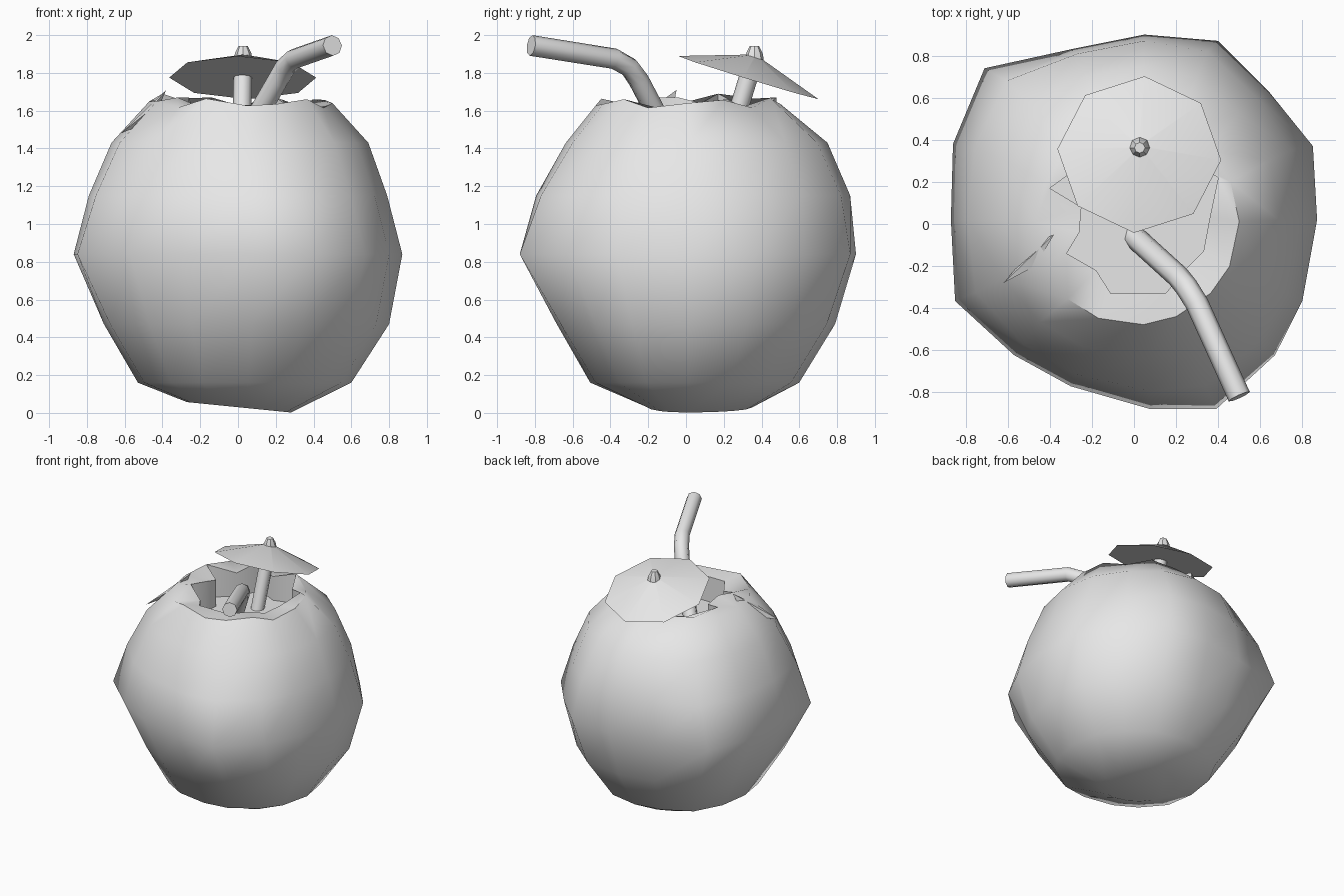
import bpy, bmesh, math
from mathutils import Vector, Matrix

cube = bpy.data.objects.get("Cube")
if cube:
    bpy.data.objects.remove(cube, do_unlink=True)

grey = bpy.data.materials.new("plain_grey")
grey.use_nodes = True
grey.diffuse_color = (0.8, 0.8, 0.8, 1)
grey.node_tree.nodes["Principled BSDF"].inputs["Base Color"].default_value = (0.8, 0.8, 0.8, 1)


def finish(name, bm, angle):
    """Turn a bmesh into a named object with smooth faces and sharp corners."""
    bmesh.ops.recalc_face_normals(bm, faces=bm.faces[:])
    mesh = bpy.data.meshes.new(name)
    bm.to_mesh(mesh)
    bm.free()
    mesh.materials.append(grey)
    mesh.shade_smooth()
    mesh.set_sharp_from_angle(angle=math.radians(angle))
    obj = bpy.data.objects.new(name, mesh)
    bpy.context.collection.objects.link(obj)
    return obj


def loft(bm, loops, cap_start=True, cap_end=True):
    """Skin a stack of equally long point loops."""
    rows = [[bm.verts.new(p) for p in loop] for loop in loops]
    for low, high in zip(rows, rows[1:]):
        for i in range(len(low)):
            j = (i + 1) % len(low)
            bm.faces.new((low[i], low[j], high[j], high[i]))
    if cap_start:
        bm.faces.new(rows[0][::-1])
    if cap_end:
        bm.faces.new(rows[-1])


def lathe(name, origin, axis, profile, sides, angle):
    """Round part along an axis; the profile holds (radius, distance) pairs."""
    turn = Matrix.Translation(origin) @ axis.to_track_quat('Z', 'Y').to_matrix().to_4x4()
    steps = [2 * math.pi * k / sides for k in range(sides)]
    bm = bmesh.new()
    loft(bm, [[turn @ Vector((r * math.cos(a), r * math.sin(a), d)) for a in steps]
              for r, d in profile])
    return finish(name, bm, angle)


# Coconut: the lumpy widest outline, fading into rounder rings above and below
outline = [(.87, .02), (.85, .37), (.64, .63), (.4, .87), (.05, .9), (-.3, .83),
           (-.71, .74), (-.86, .38), (-.87, .02), (-.85, -.37), (-.57, -.63),
           (-.3, -.78), (.08, -.89), (.39, -.89), (.67, -.63), (.8, -.37)]
# Height, left and right reach, front and back reach, share of the lumpy outline
rings = [(.03, .27, .28, .2, .35, 0), (.16, .53, .6, .51, .6, .3),
         (.47, .71, .8, .69, .79, .6), (.84, .87, .87, .89, .9, 1),
         (1.15, .79, .79, .8, .87, .6), (1.43, .67, .69, .64, .75, .3),
         (1.64, .47, .5, .48, .5, 0)]
# Jagged rim of the opening
rim = [(.36, .03, 1.62), (.4, .22, 1.66), (.27, .3, 1.62), (.2, .45, 1.67),
       (.03, .4, 1.62), (-.14, .48, 1.67), (-.22, .3, 1.62), (-.4, .17, 1.69),
       (-.25, .08, 1.64), (-.26, -.04, 1.67), (-.32, -.14, 1.67), (-.18, -.22, 1.61),
       (-.11, -.33, 1.63), (.15, -.33, 1.63), (.24, -.22, 1.63), (.33, -.13, 1.61)]


def shell_ring(z, left, right, front, back, lumpy):
    points = []
    for i, (ox, oy) in enumerate(outline):
        a = math.atan2(oy, ox)
        x = (1 - lumpy) * math.cos(a) + lumpy * ox / .87
        y = (1 - lumpy) * math.sin(a) + lumpy * oy / .9
        x *= right if x > 0 else left
        y *= back if y > 0 else front
        dz = 0
        if z < .1:                       # base leans down to one side
            dz = -.1 * x
        elif z > 1.6:                    # uneven crown
            dz = .025 * math.sin(i * 2.4)
        points.append((x, y, max(0, z + dz)))
    return points


bm = bmesh.new()
floor = [(x, y, 1.43) for x, y, z in rim]
loft(bm, [shell_ring(*r) for r in rings] + [rim, floor])
finish("coconut_shell", bm, 48)

# Loose splinter of husk beside the opening
bm = bmesh.new()
splinter = [bm.verts.new(p) for p in
            ((-.38, -.05, 1.71), (-.62, -.28, 1.48), (-.47, -.2, 1.6), (-.45, -.08, 1.55))]
bmesh.ops.convex_hull(bm, input=splinter)
finish("husk_splinter", bm, 20)

# Bent drinking straw, each ring lying square to the path
path = [Vector(p) for p in ((-.01, -.05, 1.38), (.21, -.25, 1.76),
                            (.25, -.3, 1.83), (.3, -.38, 1.875), (.5, -.82, 1.945))]
loops = []
for i, p in enumerate(path):
    into = (p - path[max(i - 1, 0)]).normalized()
    out = (path[min(i + 1, len(path) - 1)] - p).normalized()
    tangent = (into + out).normalized()
    side = tangent.cross(Vector((0, 0, 1))).normalized()
    up = side.cross(tangent)
    angles = [math.pi * k / 4 for k in range(8)]
    loops.append([p + .055 * (math.cos(a) * side + math.sin(a) * up) for a in angles])
bm = bmesh.new()
loft(bm, loops)
finish("drinking_straw", bm, 50)

# Tilted paper parasol: canopy, stick and small knob
lean = Vector((0.02, .293, .956)).normalized()
hub = Vector((.025, .33, 1.775))
lathe("parasol_canopy", hub, lean, [(.39, 0), (.01, .125)], 8, 25)
lathe("parasol_stick", hub, lean, [(.05, -.38), (.05, .06)], 8, 50)
lathe("parasol_knob", hub + lean * .11, Vector((0, 0, 1)),
      [(.05, -.01), (.043, .025), (.025, .062)], 8, 35)
